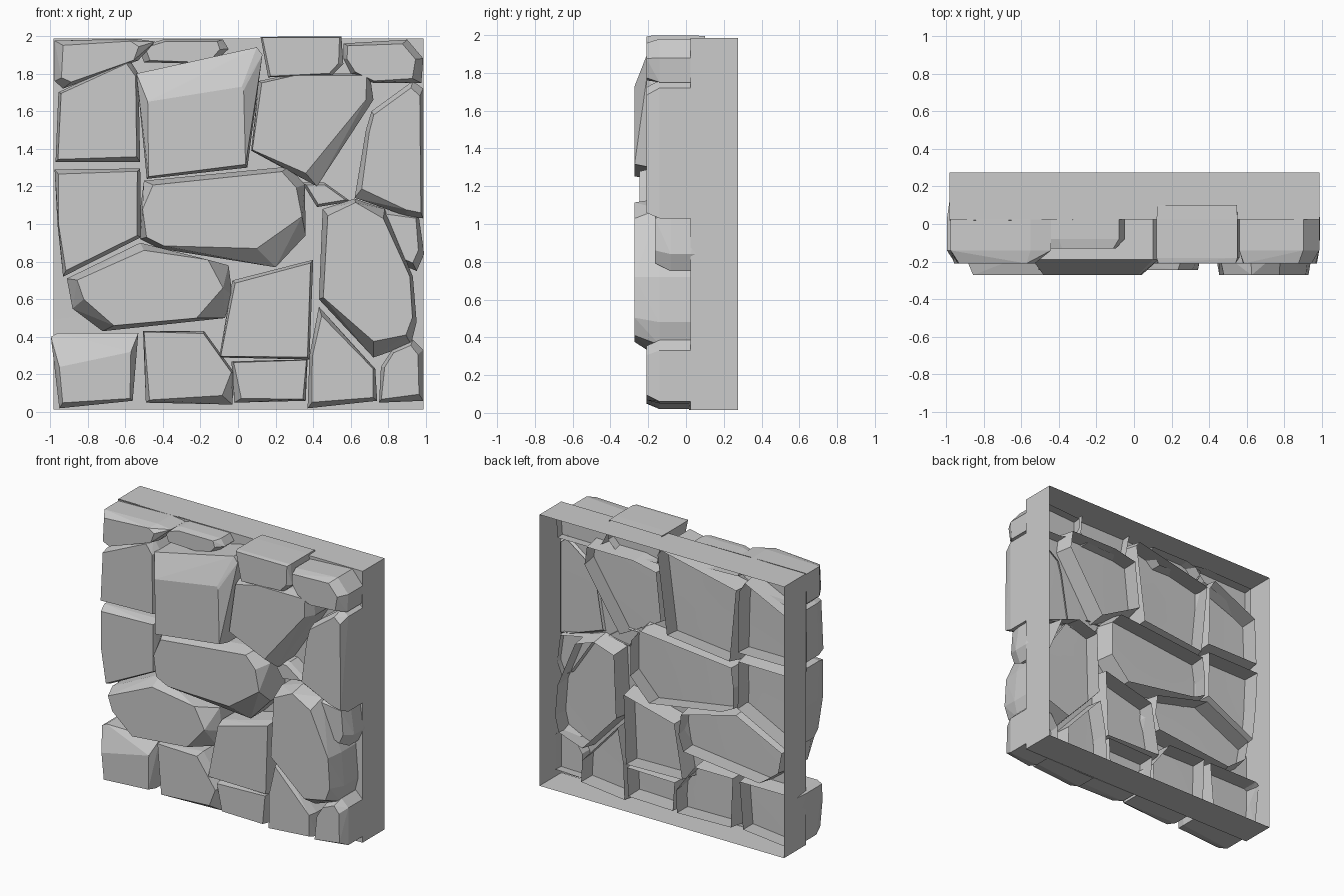
import bpy, bmesh, math
from mathutils import Vector

if "Cube" in bpy.data.objects:
    bpy.data.objects.remove(bpy.data.objects["Cube"])

MORTAR_Y = 0.025


def finish(name, bm):
    mesh = bpy.data.meshes.new(name)
    bm.to_mesh(mesh)
    bm.free()
    obj = bpy.data.objects.new(name, mesh)
    bpy.context.collection.objects.link(obj)
    return obj


def clamp(v, lo, hi):
    return max(lo, min(hi, v))


def stone(name, corners, front=-0.21, shoulder=-0.14, back=0.165, taper=0.06, inside=True):
    """Chiselled stone, open at the back, its tail poking through the mortar.
    A corner is x, z plus either how far (fraction toward the middle) the
    front face is cut back there, or the front face's own x, z."""
    mid = sum((Vector(c[:2]) for c in corners), Vector((0, 0))) / len(corners)
    bm = bmesh.new()
    for c in corners:
        p = Vector(c[:2])
        f = p.lerp(mid, c[2]) if len(c) == 3 else Vector(c[2:])
        b = p.lerp(mid, taper)
        if inside:                       # keep the tail within the frame
            b = Vector((clamp(b.x, -.975, .98), clamp(b.y, .025, 1.98)))
        bm.verts.new((b.x, back, b.y))
        bm.verts.new((p.x, MORTAR_Y, p.y))
        bm.verts.new((p.x, shoulder, p.y))
        bm.verts.new((f.x, front, f.y))
    bmesh.ops.convex_hull(bm, input=bm.verts)
    loose = [v for v in bm.verts if not v.link_faces]
    bmesh.ops.delete(bm, geom=loose, context='VERTS')
    bmesh.ops.recalc_face_normals(bm, faces=bm.faces)
    rear = [f for f in bm.faces if all(v.co.y > back - 0.001 for v in f.verts)]
    bmesh.ops.delete(bm, geom=rear, context='FACES')
    bmesh.ops.dissolve_limit(bm, angle_limit=0.03, verts=bm.verts, edges=bm.edges)
    return finish(name, bm)


# Bottom course
stone("bottom_stone_1", [(-.995, .40, -.95, .24), (-.96, .42, -.92, .23), (-.53, .42, -.57, .32),
                         (-.56, .06, .06), (-.95, .02, .12)])
stone("bottom_stone_2", [(-.505, .43, .02), (-.18, .43, .06), (-.02, .21, .07),
                         (-.03, .04, .25), (-.49, .05, .08)])
stone("bottom_stone_3", [(-.035, .27, .06), (.37, .28, .03), (.36, .06, .08), (-.02, .05, .2)])
stone("bottom_stone_4", [(.43, .56, .15), (.73, .23, .06), (.74, .06, .10),
                         (.37, .02, .15), (.38, .30, .10)])
stone("bottom_stone_5", [(.82, .33, .15), (.93, .385, .20), (.985, .33, .25),
                         (.985, .06, .2), (.75, .05, .10), (.76, .24, .18)], back=.10)

# Second course
stone("lower_middle_stone", [(-.03, .70, .08), (.40, .81, .06), (.38, .28, .05), (-.10, .29, .03)])
stone("lower_left_boulder", [(-.91, .71, .12), (-.52, .90, -.50, .86), (-.05, .78, -.16, .81),
                             (-.03, .62, -.08, .66), (-.07, .50, -.22, .50),
                             (-.72, .43, -.66, .46), (-.88, .55, -.82, .60)],
      front=-.272, shoulder=-.14)
stone("right_boulder", [(.45, 1.08, .10), (.62, 1.135, .05), (.78, 1.08, .14),
                        (.93, .72, .08), (.95, .48, .10), (.92, .36, .14),
                        (.72, .29, .20), (.43, .60, .08)], front=-.272, shoulder=-.14)

# Middle course
stone("left_middle_stone", [(-.975, 1.29, .10), (-.52, 1.295, .06), (-.515, .93, .08),
                            (-.93, .72, .10), (-.96, 1.0, .03)])
stone("centre_boulder", [(-.50, 1.23, .12), (.27, 1.305, .10), (.355, 1.21, .10),
                         (.36, .94, .34, 1.04), (.20, .77, .10, .87), (-.42, .87, .08),
                         (-.52, .92, .08), (-.52, 1.08, .03)], front=-.245)
stone("small_right_stone", [(.66, 1.11, .25), (.96, 1.05, .15), (.99, .84, .25),
                            (.95, .75, .25), (.88, .78, .25), (.76, 1.0, .1)],
      front=-.165, shoulder=-.08, back=.08)
stone("gap_stone", [(.34, 1.22, .2), (.46, 1.22, .2), (.60, 1.12, .2), (.42, 1.09, .2)],
      front=-.10, shoulder=-.06, back=.05)

# Upper course
stone("left_upper_stone", [(-.955, 1.70, .06), (-.58, 1.88, .10), (-.53, 1.80, .08),
                           (-.52, 1.33, .10), (-.97, 1.33, .05)])
stone("large_upper_stone", [(-.54, 1.80, -.48, 1.65), (.10, 1.94, .02, 1.73),
                            (.13, 1.90, .03, 1.71), (.05, 1.30, .05),
                            (-.485, 1.24, .03)], front=-.272, shoulder=-.19)
stone("wide_upper_stone", [(.11, 1.76, .06), (.30, 1.80, .05), (.70, 1.80, .05),
                           (.72, 1.66, .68, 1.66), (.42, 1.20, .36, 1.27), (.07, 1.39, .02)])
stone("tall_right_stone", [(.71, 1.60, .10), (.93, 1.76, .10), (.985, 1.72, .12),
                           (.985, 1.03, .08), (.90, 1.04, .10), (.62, 1.14, .18),
                           (.68, 1.50, .12)], back=.05)

# Top course
stone("top_stone_1", [(-.975, 1.975, -.93, 1.95), (-.55, 1.985, .12), (-.44, 1.97, .30),
                      (-.53, 1.87, .12), (-.93, 1.72, .22), (-.975, 1.76, .15)], back=.10)
stone("top_stone_2", [(-.53, 1.94, .15), (-.40, 1.98, .15), (-.08, 1.98, .15),
                      (-.05, 1.93, .20), (-.14, 1.85, .12), (-.50, 1.86, .15)],
      front=-.13, shoulder=-.08, back=.10)
stone("top_stone_3", [(.12, 1.995, .04), (.55, 1.998, .06), (.56, 1.85, .14),
                      (.50, 1.79, .12), (.16, 1.78, .06)],
      shoulder=-.18, back=.10, taper=.02, inside=False)
stone("top_stone_4", [(.56, 1.96, .12), (.90, 1.98, .18), (.985, 1.88, .18),
                      (.975, 1.75, .22), (.72, 1.75, .10), (.60, 1.80, .15),
                      (.56, 1.88, .10)], back=.10)

# Gently uneven mortar sheet behind all the stones
X0, X1, Z0, Z1 = -.98, .985, .015, 1.985
bm = bmesh.new()
N = 12
grid = []
for i in range(N + 1):
    row = []
    for k in range(N + 1):
        u, w = i / N, k / N
        y = MORTAR_Y + .008 * math.sin(5 * u + 1) * math.cos(4 * w)
        row.append(bm.verts.new((X0 + (X1 - X0) * u, y, Z0 + (Z1 - Z0) * w)))
    grid.append(row)
for i in range(N):
    for k in range(N):
        f = bm.faces.new([grid[i][k], grid[i + 1][k], grid[i + 1][k + 1], grid[i][k + 1]])
        f.smooth = True
finish("mortar_sheet", bm)

# Frame: four thin walls, open at the back
bm = bmesh.new()
rect = [(X0, Z0), (X1, Z0), (X1, Z1), (X0, Z1)]
loops = [[bm.verts.new((x, y, z)) for x, z in rect] for y in (MORTAR_Y, .275)]
for i in range(4):
    j = (i + 1) % 4
    bm.faces.new([loops[0][i], loops[1][i], loops[1][j], loops[0][j]])
bmesh.ops.recalc_face_normals(bm, faces=bm.faces)
finish("frame_walls", bm)
